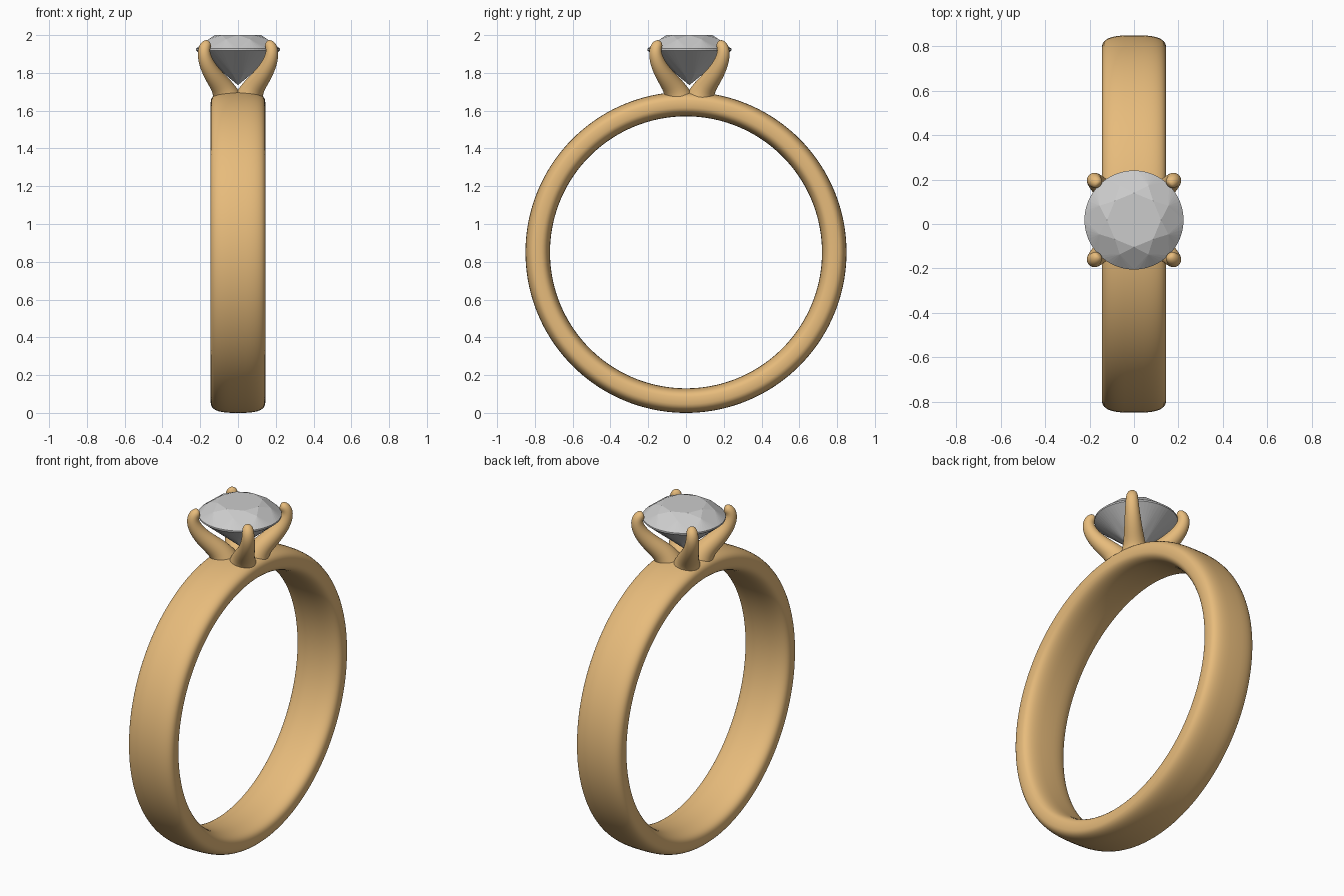
import bpy, bmesh, math
from mathutils import Vector

if "Cube" in bpy.data.objects:
    bpy.data.objects.remove(bpy.data.objects["Cube"])

gold = bpy.data.materials.new("gold")
gold.diffuse_color = (0.8, 0.5, 0.2, 1)
gold.use_nodes = True
gold.node_tree.nodes["Principled BSDF"].inputs["Base Color"].default_value = gold.diffuse_color
GEM_Y = 0.018  # the setting sits slightly off centre


def finish(name, bm, mat=None, smooth=False):
    bmesh.ops.recalc_face_normals(bm, faces=bm.faces)
    me = bpy.data.meshes.new(name)
    for f in bm.faces:
        f.smooth = smooth
    bm.to_mesh(me)
    bm.free()
    ob = bpy.data.objects.new(name, me)
    bpy.context.collection.objects.link(ob)
    if mat:
        me.materials.append(mat)
    return ob


def bridge(bm, a, b):
    n = len(a)
    for i in range(n):
        bm.faces.new((a[i], a[(i + 1) % n], b[(i + 1) % n], b[i]))


# Band: superellipse section swept round the x axis
def signed_pow(v, p):
    return math.copysign(abs(v) ** p, v)

bm = bmesh.new()
SEG, PTS = 144, 40
rings = []
for s in range(SEG):
    a = math.tau * s / SEG
    ring = []
    for k in range(PTS):
        t = math.tau * k / PTS
        x = 0.145 * signed_pow(math.cos(t), 2 / 3)
        r = 0.785 + 0.065 * signed_pow(math.sin(t), 2 / 3)
        ring.append(bm.verts.new((x, r * math.sin(a), 0.85 + r * math.cos(a))))
    rings.append(ring)
for s in range(SEG):
    bridge(bm, rings[s], rings[(s + 1) % SEG])
finish("band", bm, gold, True)

# Prongs: tapered curved claws, (radial distance, height, thickness)
path = [(0.075, 1.635, 0.09), (0.085, 1.675, 0.078), (0.115, 1.725, 0.060),
        (0.185, 1.785, 0.050), (0.235, 1.845, 0.042), (0.257, 1.90, 0.036),
        (0.252, 1.935, 0.033), (0.235, 1.952, 0.029), (0.219, 1.957, 0.018)]


def prong(name, angle):
    out = Vector((math.cos(angle), math.sin(angle), 0))
    side = Vector((-out.y, out.x, 0))
    centres = [out * r + Vector((0, GEM_Y, z)) for r, z, _ in path]
    bm = bmesh.new()
    loops = []
    for i, c in enumerate(centres):
        tangent = (centres[min(i + 1, len(path) - 1)] - centres[max(i - 1, 0)]).normalized()
        up = tangent.cross(side)
        loops.append([bm.verts.new(c + path[i][2] * (side * math.cos(t) + up * math.sin(t)))
                      for t in (math.tau * k / 12 for k in range(12))])
    for a, b in zip(loops, loops[1:]):
        bridge(bm, a, b)
    bm.faces.new(loops[0])
    bm.faces.new(loops[-1])
    ob = finish(name, bm, gold, True)
    sub = ob.modifiers.new("subsurf", 'SUBSURF')
    sub.levels = sub.render_levels = 2

for i, name in enumerate(("back_right", "back_left", "front_left", "front_right")):
    prong(name + "_prong", math.radians(45 + 90 * i))

# Gem: faceted round brilliant
bm = bmesh.new()


def gem_ring(n, r, z, offset=0.0):
    return [bm.verts.new((r * math.cos(math.tau * (i + offset) / n),
                          GEM_Y + r * math.sin(math.tau * (i + offset) / n), z)) for i in range(n)]

table = gem_ring(8, 0.122, 2.0)
star = gem_ring(8, 0.168, 1.978, 0.5)
top = gem_ring(64, 0.223, 1.928)
low = gem_ring(64, 0.223, 1.919)
pav = gem_ring(8, 0.06, 1.785, 0.5)
culet = bm.verts.new((0, GEM_Y, 1.735))
bm.faces.new(table)
bridge(bm, top, low)
for i in range(8):
    j, g = (i + 1) % 8, i * 8
    bm.faces.new((table[i], star[i], table[j]))                # star facet
    bm.faces.new((table[i], star[i - 1], top[g], star[i]))     # kite facet
    for k in range(8):                                         # girdle facets
        e, f = (g + k) % 64, (g + k + 1) % 64
        bm.faces.new((star[i], top[e], top[f]))
        bm.faces.new((pav[i], low[f], low[e]))
    bm.faces.new((culet, pav[i - 1], low[g], pav[i]))          # pavilion main
finish("gem", bm)
